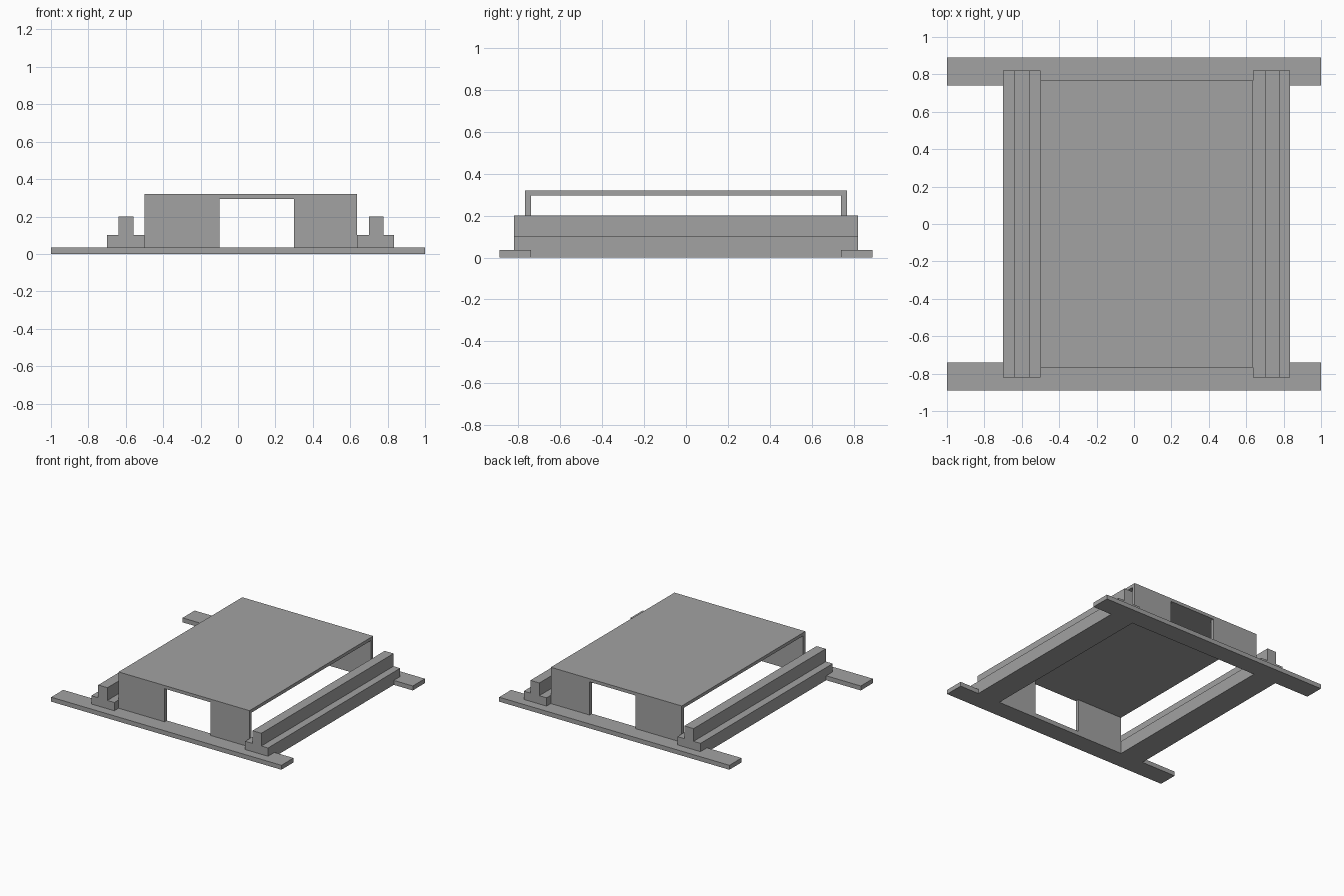
import bpy
import bmesh

if "Cube" in bpy.data.objects:
    bpy.data.objects.remove(bpy.data.objects["Cube"], do_unlink=True)

# Single grey finish
grey = bpy.data.materials.new("plain grey")
grey.use_nodes = True
colour = (0.36, 0.36, 0.36, 1)
grey.diffuse_color = colour
grey.node_tree.nodes["Principled BSDF"].inputs["Base Color"].default_value = colour


def prism(name, profile, y0, y1):
    """Extrude an x-z profile along y."""
    bm = bmesh.new()
    face = bm.faces.new([bm.verts.new((x, y0, z)) for x, z in profile])
    grown = bmesh.ops.extrude_face_region(bm, geom=[face])["geom"]
    verts = [v for v in grown if isinstance(v, bmesh.types.BMVert)]
    bmesh.ops.translate(bm, verts=verts, vec=(0, y1 - y0, 0))
    bmesh.ops.recalc_face_normals(bm, faces=bm.faces)
    mesh = bpy.data.meshes.new(name)
    bm.to_mesh(mesh)
    bm.free()
    mesh.materials.append(grey)
    obj = bpy.data.objects.new(name, mesh)
    bpy.context.collection.objects.link(obj)
    return obj


def box(name, x, y, z):
    corners = [(x[0], z[0]), (x[1], z[0]), (x[1], z[1]), (x[0], z[1])]
    return prism(name, corners, *y)


def cut(obj, cutter):
    """Subtract a cutter, bake the result and discard the cutter."""
    cutter.hide_render = True
    mod = obj.modifiers.new("cut", 'BOOLEAN')
    mod.operation = 'DIFFERENCE'
    mod.solver = 'EXACT'
    mod.object = cutter
    graph = bpy.context.evaluated_depsgraph_get()
    baked = bpy.data.meshes.new_from_object(obj.evaluated_get(graph))
    obj.modifiers.clear()
    obj.data = baked
    bpy.data.objects.remove(cutter, do_unlink=True)


STRIP_TOP, ROOF_UNDER, ROOF_TOP = 0.035, 0.295, 0.32
INNER_Y, COVER_Y = 0.74, 0.767
COVER_X = (-0.50, 0.637)

# Flat strips across the front and back
box("front_base_strip", (-1, 1), (-0.89, -INNER_Y), (0, STRIP_TOP))
box("back_base_strip", (-1, 1), (INNER_Y, 0.89), (0, STRIP_TOP))

# Stepped rails along both sides
for name, x0, x1, rib0, rib1 in (("right_rail", -0.70, COVER_X[0], -0.64, -0.56),
                                 ("left_rail", COVER_X[1], 0.835, 0.70, 0.777)):
    prism(name, [(x0, 0), (x1, 0), (x1, 0.10), (rib1, 0.10),
                 (rib1, 0.20), (rib0, 0.20), (rib0, 0.10), (x0, 0.10)], -0.82, 0.82)

# Thin cover, open on the sides, with a doorway in each end wall
cover = box("cover", COVER_X, (-COVER_Y, COVER_Y), (STRIP_TOP, ROOF_TOP))
cut(cover, box("side_opening_cutter", (-0.9, 0.9), (-INNER_Y, INNER_Y), (-0.2, ROOF_UNDER)))
cut(cover, box("doorway_cutter", (-0.10, 0.30), (-1, 1), (-0.2, ROOF_UNDER)))
